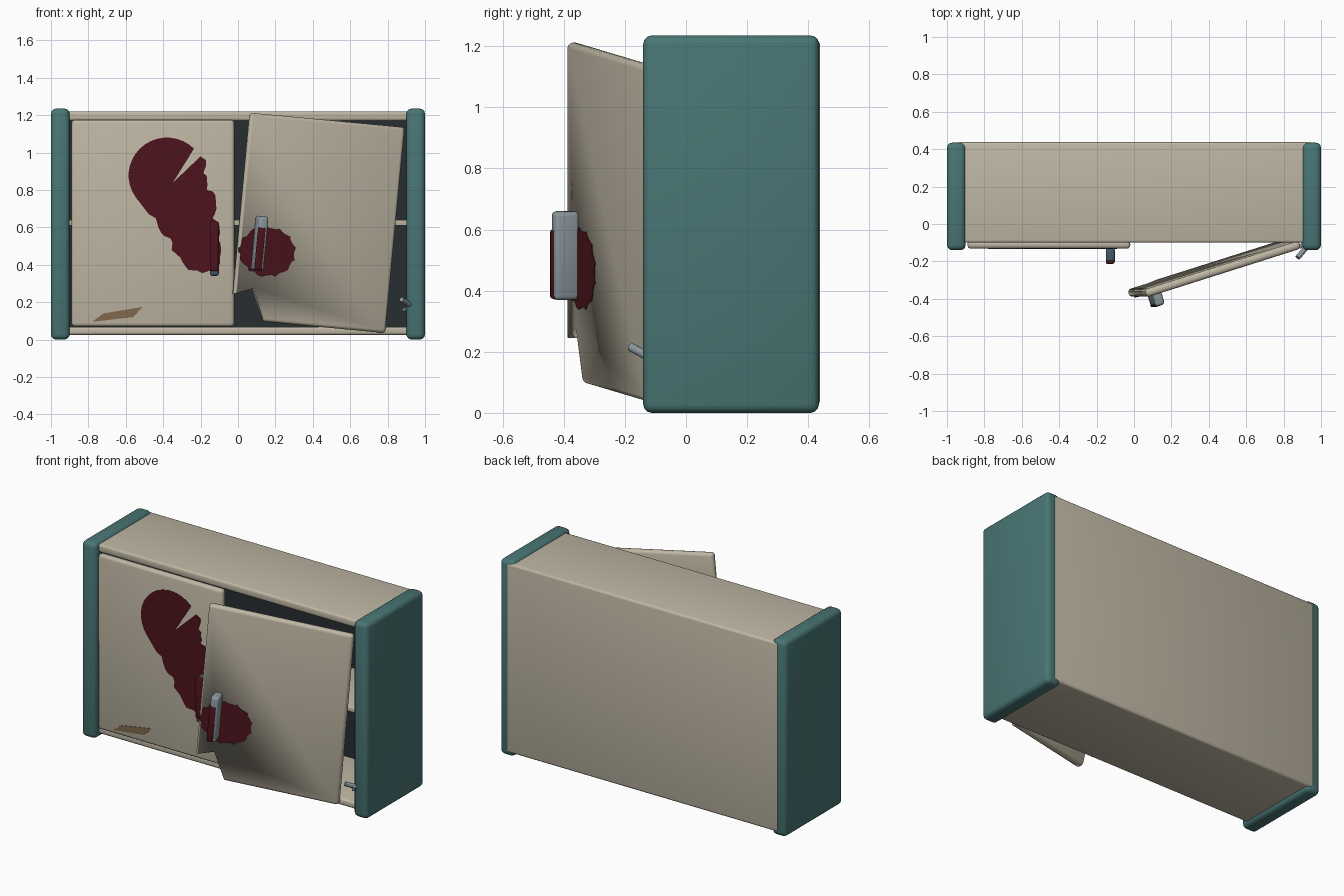
import bpy, bmesh, math, random
from mathutils import Matrix, Vector

if "Cube" in bpy.data.objects:
    bpy.data.objects.remove(bpy.data.objects["Cube"])

random.seed(4)


def material(name, rgb):
    m = bpy.data.materials.new(name)
    m.diffuse_color = (*rgb, 1)
    m.use_nodes = True
    m.node_tree.nodes["Principled BSDF"].inputs["Base Color"].default_value = m.diffuse_color
    return m


BEIGE = material("cream_paint", (0.52, 0.47, 0.37))
TEAL = material("teal_paint", (0.065, 0.18, 0.175))
DARK = material("dark_interior", (0.02, 0.026, 0.03))
STEEL = material("steel", (0.26, 0.31, 0.34))
BLUE = material("dark_steel", (0.06, 0.10, 0.14))
STAIN = material("dark_red_stain", (0.075, 0.007, 0.012))
BROWN = material("bare_wood", (0.22, 0.14, 0.075))


def finish(bm, name, mat, matrix=None):
    bmesh.ops.recalc_face_normals(bm, faces=bm.faces[:])
    me = bpy.data.meshes.new(name)
    bm.to_mesh(me)
    bm.free()
    ob = bpy.data.objects.new(name, me)
    bpy.context.collection.objects.link(ob)
    if mat:
        me.materials.append(mat)
    if matrix:
        ob.matrix_world = matrix
    bpy.ops.object.select_all(action='DESELECT')
    ob.select_set(True)
    bpy.context.view_layer.objects.active = ob
    bpy.ops.object.shade_smooth_by_angle(angle=math.radians(35))
    return ob


def box(name, x, y, z, mat, bevel=0.0, matrix=None):
    """Box from (min, max) pairs with rounded edges."""
    bm = bmesh.new()
    bmesh.ops.create_cube(bm, size=1)
    for v in bm.verts:
        v.co = [r[0] if c < 0 else r[1] for c, r in zip(v.co, (x, y, z))]
    if bevel:
        bmesh.ops.bevel(bm, geom=bm.edges[:], offset=bevel, segments=3,
                        profile=0.5, affect='EDGES', clamp_overlap=True)
    return finish(bm, name, mat, matrix)


def prism(name, pts, y0, y1, mat, matrix=None):
    """Outline in x,z extruded along y."""
    bm = bmesh.new()
    face = bm.faces.new([bm.verts.new((px, y0, pz)) for px, pz in pts])
    ext = bmesh.ops.extrude_face_region(bm, geom=[face])
    for v in ext["geom"]:
        if isinstance(v, bmesh.types.BMVert):
            v.co.y = y1
    return finish(bm, name, mat, matrix)


def rod(name, a, b, r, mat):
    a, b = Vector(a), Vector(b)
    d = b - a
    bm = bmesh.new()
    bmesh.ops.create_cone(bm, cap_ends=True, segments=16, radius1=r, radius2=r, depth=d.length)
    m = Matrix.Translation((a + b) / 2) @ d.to_track_quat('Z', 'Y').to_matrix().to_4x4()
    return finish(bm, name, mat, m)


def ragged(pts, amount):
    """Add a jittered midpoint to every edge of an outline."""
    out = []
    for (ax, az), (bx, bz) in zip(pts, pts[1:] + pts[:1]):
        out.append((ax, az))
        out.append(((ax + bx) / 2 + random.uniform(-amount, amount),
                    (az + bz) / 2 + random.uniform(-amount, amount)))
    return out


# Cabinet shell
for side, s in (("left", -0.95), ("right", 0.95)):
    box(side + "_side_panel", (s - 0.05, s + 0.05), (-0.14, 0.435), (0.0, 1.235), TEAL, 0.028)
box("top_panel", (-0.93, 0.93), (-0.10, 0.437), (1.17, 1.22), BEIGE, 0.013)
box("bottom_panel", (-0.93, 0.93), (-0.10, 0.437), (0.025, 0.068), BEIGE, 0.013)
box("back_panel", (-0.945, 0.945), (0.40, 0.438), (0.03, 1.215), BEIGE, 0.008)
box("interior_lining", (-0.91, 0.91), (0.385, 0.402), (0.06, 1.18), DARK)
box("shelf", (-0.91, 0.91), (-0.06, 0.39), (0.608, 0.640), BEIGE, 0.006)

# Left door and its handle
box("left_door", (-0.89, -0.02), (-0.132, -0.088), (0.07, 1.175), BEIGE, 0.018)
box("left_handle", (-0.15, -0.102), (-0.21, -0.125), (0.34, 0.63), BLUE, 0.014)
box("left_handle_stain", (-0.151, -0.104), (-0.213, -0.192), (0.365, 0.632), STAIN, 0.009)

# Spreading stain: round head running down to the handle
head = [(-0.38 + 0.205 * math.cos(math.radians(a)), 0.878 + 0.202 * math.sin(math.radians(a)))
        for a in range(45, 216, 10)]
tail = [(-0.50, 0.70), (-0.44, 0.65), (-0.41, 0.57), (-0.36, 0.54), (-0.355, 0.48),
        (-0.31, 0.44), (-0.28, 0.39), (-0.24, 0.37), (-0.19, 0.355), (-0.13, 0.37),
        (-0.095, 0.41), (-0.09, 0.47), (-0.105, 0.54), (-0.10, 0.61), (-0.135, 0.65),
        (-0.115, 0.70), (-0.12, 0.77), (-0.165, 0.80), (-0.165, 0.86), (-0.185, 0.89),
        (-0.17, 0.96), (-0.20, 0.98)]
prism("left_door_stain", head + ragged(tail, 0.009), -0.1345, -0.128, STAIN)
prism("chipped_paint", [(-0.78, 0.095), (-0.72, 0.14), (-0.51, 0.175), (-0.56, 0.12)],
      -0.1345, -0.128, BROWN)

# Right door: swung open and sagging off its hinge, modelled from its lower hinge corner
HANG = (Matrix.Translation((0.785, -0.11, 0.035))
        @ Matrix.Rotation(math.radians(5.4), 4, 'Y')
        @ Matrix.Rotation(math.radians(17.5), 4, 'Z'))
door = box("right_door", (-0.87, 0), (-0.022, 0.022), (0, 1.105), BEIGE, 0.018, HANG)
cutter = prism("broken_corner_cutter",
               [(-0.95, 0.10), (-0.87, 0.132), (-0.76, 0.173), (-0.685, 0.0), (-0.668, -0.04),
                (-0.95, -0.04)], -0.1, 0.1, None, HANG)
cutter.hide_render = True
cutter.hide_set(True)
cut = door.modifiers.new("broken_corner", 'BOOLEAN')
cut.operation = 'DIFFERENCE'
cut.object = cutter
cut.solver = 'EXACT'

box("right_handle", (-0.79, -0.738), (-0.10, -0.015), (0.27, 0.56), STEEL, 0.014, HANG)
box("right_handle_stain", (-0.792, -0.75), (-0.103, -0.085), (0.272, 0.50), STAIN, 0.008, HANG)
blob = [(-0.706 + 0.155 * math.cos(i * math.tau / 26) * (1.05 if i % 2 else 0.97),
         0.375 + 0.13 * math.sin(i * math.tau / 26) * (1.05 if i % 2 else 0.97)) for i in range(26)]
prism("right_door_stain", ragged(blob, 0.006), -0.0245, -0.018, STAIN, HANG)

# Torn lower hinge
rod("bent_hinge_pin", (0.875, -0.18, 0.215), (0.93, -0.115, 0.18), 0.014, STEEL)
rod("hinge_stub", (0.885, -0.125, 0.16), (0.915, -0.095, 0.165), 0.010, STEEL)
